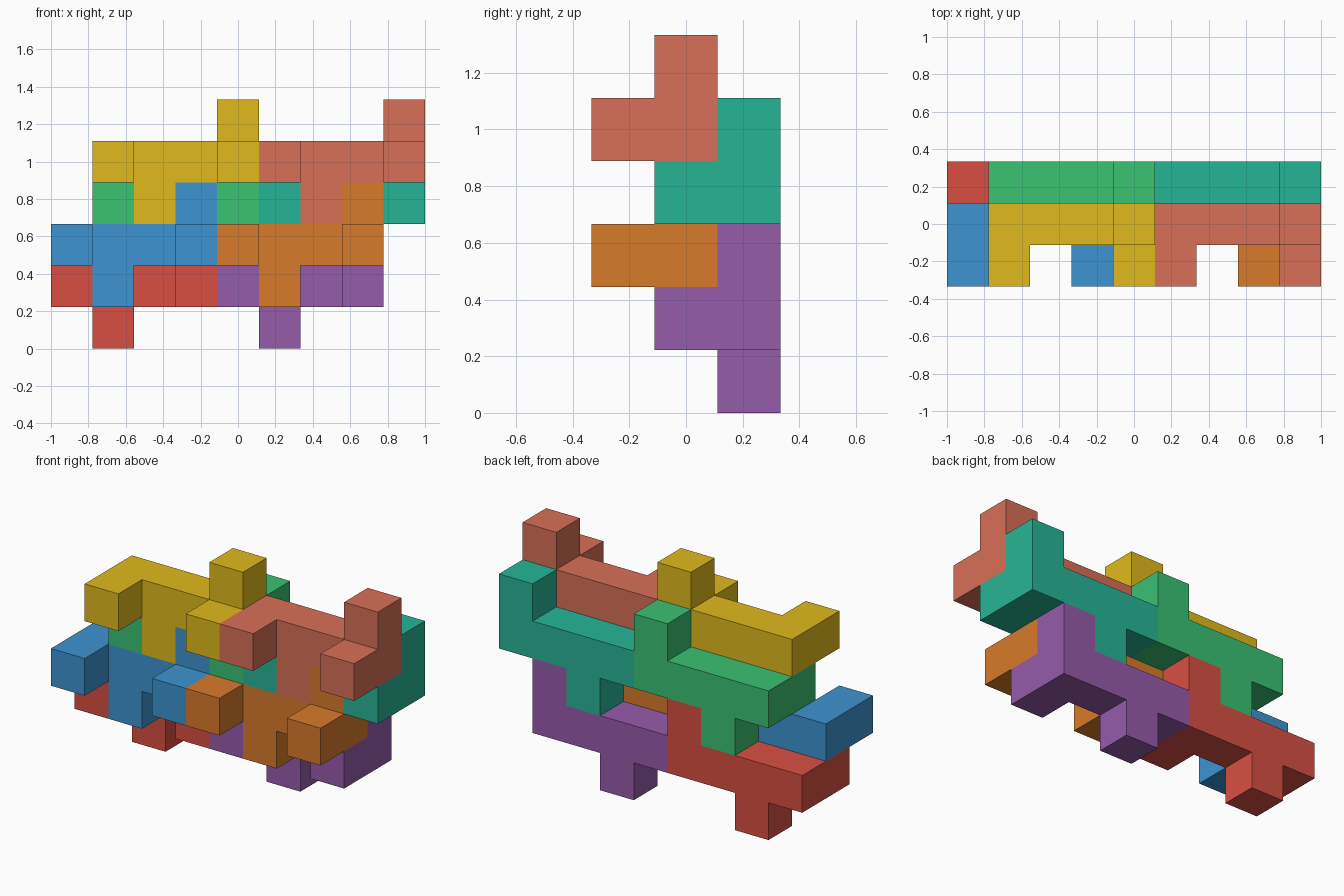
import bpy, bmesh
from mathutils import Vector

if "Cube" in bpy.data.objects:
    bpy.data.objects.remove(bpy.data.objects["Cube"])

U = 2 / 9                                   # edge length of one cell
ORIGIN = Vector((-1, -1.5 * U, 0))          # corner of the 9 x 3 x 6 cell grid

# One interlocking piece: bar of four, two front prongs, a top knob, a bottom peg
CELLS = {(i, 0, 0) for i in range(4)} | {(0, -1, 0), (3, -1, 0), (3, 0, 1), (1, 0, -1)}


def linear(c):
    return c / 12.92 if c <= 0.04045 else ((c + 0.055) / 1.055) ** 2.4


def piece_mesh(name):
    """Outer skin of the piece, one flat face per side."""
    bm = bmesh.new()
    for cell in CELLS:
        centre = Vector(cell) + Vector((0.5, 0.5, 0.5))
        for axis in range(3):
            for sign in (-1, 1):
                n = Vector((0, 0, 0))
                n[axis] = sign
                if tuple(int(a + b) for a, b in zip(cell, n)) in CELLS:
                    continue
                u = Vector((0, 0, 0))
                u[(axis + 1) % 3] = 0.5
                v = n.cross(u)
                mid = centre + n * 0.5
                bm.faces.new([bm.verts.new((mid + a * u + b * v) * U)
                              for a, b in ((-1, -1), (1, -1), (1, 1), (-1, 1))])
    bmesh.ops.remove_doubles(bm, verts=bm.verts, dist=1e-4)
    bmesh.ops.dissolve_limit(bm, angle_limit=0.01, verts=bm.verts, edges=bm.edges)
    bmesh.ops.recalc_face_normals(bm, faces=bm.faces)
    mesh = bpy.data.meshes.new(name)
    bm.to_mesh(mesh)
    bm.free()
    return mesh


# Eight copies of the piece: name, cell of the bar's left end, colour
PIECES = [
    ("red_piece", (0, 2, 1), (0.85, 0.31, 0.26)),
    ("purple_piece", (4, 2, 1), (0.59, 0.36, 0.67)),
    ("blue_piece", (0, 1, 2), (0.24, 0.58, 0.82)),
    ("orange_piece", (4, 1, 2), (0.85, 0.48, 0.17)),
    ("green_piece", (1, 2, 3), (0.23, 0.76, 0.45)),
    ("teal_piece", (5, 2, 3), (0.15, 0.71, 0.59)),
    ("yellow_piece", (1, 1, 4), (0.88, 0.73, 0.11)),
    ("coral_piece", (5, 1, 4), (0.85, 0.44, 0.34)),
]

for name, cell, rgb in PIECES:
    obj = bpy.data.objects.new(name, piece_mesh(name))
    obj.location = ORIGIN + Vector(cell) * U
    bpy.context.collection.objects.link(obj)
    mat = bpy.data.materials.new(name + "_colour")
    mat.diffuse_color = (*map(linear, rgb), 1)
    mat.use_nodes = True
    mat.node_tree.nodes["Principled BSDF"].inputs["Base Color"].default_value = mat.diffuse_color
    obj.data.materials.append(mat)
